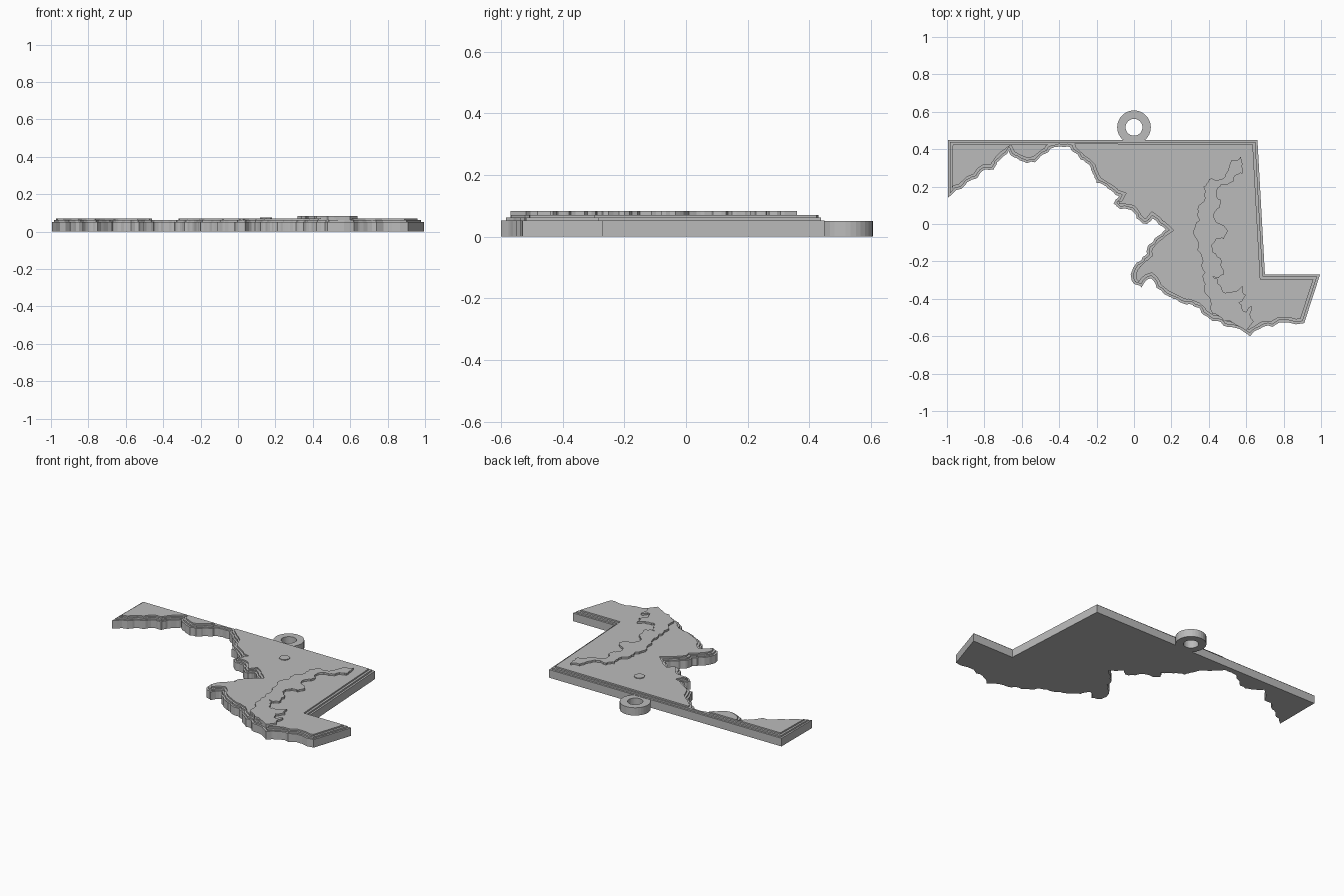
import bpy
import bmesh
import math
import random
from mathutils import Vector
from mathutils.geometry import delaunay_2d_cdt, intersect_point_line

default_cube = bpy.data.objects.get("Cube")
if default_cube:
    bpy.data.objects.remove(default_cube, do_unlink=True)

random.seed(4)

# Single plain grey for the whole piece
grey = bpy.data.materials.new("plain grey")
grey.use_nodes = True
colour = (0.5, 0.5, 0.5, 1)
grey.diffuse_color = colour
grey.node_tree.nodes["Principled BSDF"].inputs["Base Color"].default_value = colour

# Outlines in hundredths of a unit
BORDER = [(-99.5, 45), (66, 45), (70, -27), (99.5, -27)]
SOUTH_SHORE = [
    (91, -53), (74, -55), (65, -57), (62, -60), (50, -55), (42, -52), (38, -49),
    (35, -45), (31, -43), (25, -42), (21, -40), (17, -38), (12, -34), (9, -29),
    (4, -34), (0, -32), (-1, -25), (3, -20), (7, -16), (8, -11), (12, -7), (17, -3),
    (10, 3), (7, 0), (4, 1), (0, 6), (-7, 8), (-11, 11), (-8, 15), (-14, 19),
    (-20, 22), (-22, 27), (-26, 33), (-30, 37), (-34, 41), (-40, 41.5), (-45, 40),
    (-49, 37), (-53, 33), (-61, 34), (-67, 39), (-72, 34), (-75, 29), (-80, 29),
    (-85, 24), (-90, 21), (-99.5, 14),
]
BAY_WEST = [
    (57, 36), (52, 34), (50, 28), (46, 24), (40, 24), (37, 20), (38, 14), (34, 8),
    (35, 2), (32, -6), (34, -14), (36, -22), (37, -30), (39, -38), (42, -48),
    (48, -52), (60, -57),
]
BAY_EAST = [
    (64, -52), (63, -44), (60, -47), (56, -42), (60, -38), (58, -33), (53, -36),
    (49, -37), (45, -32), (42, -28), (48, -27), (47, -20), (42, -15), (44, -8),
    (48, -8), (49, -2), (44, 1), (43, 6), (46, 10), (44, 15), (46, 20), (50, 21),
    (54, 26), (58, 27), (58, 32),
]


def to_units(points):
    return [Vector((x, y)) / 100 for x, y in points]


def crinkle(points, amount, rounds):
    """Roughen a shoreline by nudging the middle of every stretch sideways."""
    for _ in range(rounds):
        rough = []
        for a, b in zip(points, points[1:]):
            along = b - a
            side = Vector((-along.y, along.x))
            rough += [a, (a + b) / 2 + side * random.uniform(-amount, amount)]
        points = rough + points[-1:]
    return points


def inset_outline(loop, distance):
    """Move each corner of a clockwise loop inward along its mitre."""
    moved = []
    for i, point in enumerate(loop):
        before = (point - loop[i - 1]).normalized()
        after = (loop[(i + 1) % len(loop)] - point).normalized()
        n_before = Vector((before.y, -before.x))
        n_after = Vector((after.y, -after.x))
        mitre = n_before + n_after
        if mitre.length < 0.01:
            mitre = n_before
        mitre.normalize()
        moved.append(point + mitre * distance / max(mitre.dot(n_before), 0.5))
    return moved


def inside(point, loop):
    hit = False
    for i, b in enumerate(loop):
        a = loop[i - 1]
        if (a.y > point.y) != (b.y > point.y):
            if point.x < a.x + (point.y - a.y) * (b.x - a.x) / (b.y - a.y):
                hit = not hit
    return hit


def edge_distance(point, loop):
    nearest = math.inf
    for i, b in enumerate(loop):
        a = loop[i - 1]
        spot, factor = intersect_point_line(point, a, b)
        spot = a.lerp(b, min(max(factor, 0), 1))
        nearest = min(nearest, (point - spot.to_2d()).length)
    return nearest


def plate(name, loop, bottom, top, inset=0):
    """Flat slab from an outline, stepped in from the edge where it fits."""
    shape = inset_outline(loop, inset) if inset else loop
    count = len(shape)
    edges = [(i, (i + 1) % count) for i in range(count)]
    points, _, tris, *_ = delaunay_2d_cdt(shape, edges, [], 0, 1e-5)
    bm = bmesh.new()
    verts = [bm.verts.new((p.x, p.y, bottom)) for p in points]
    for tri in tris:
        centre = sum((points[i] for i in tri), Vector((0, 0))) / len(tri)
        if not inside(centre, loop):
            continue
        if inset and edge_distance(centre, loop) < inset * 0.85:
            continue
        face = bm.faces.new([verts[i] for i in tri])
        face.normal_update()
        if face.normal.z < 0:
            face.normal_flip()
    loose = [v for v in bm.verts if not v.link_faces]
    bmesh.ops.delete(bm, geom=loose, context="VERTS")
    obj = finish(name, bm)
    solid = obj.modifiers.new("thickness", "SOLIDIFY")
    solid.thickness = top - bottom
    solid.offset = 1
    return obj


def finish(name, bm):
    mesh = bpy.data.meshes.new(name)
    bm.to_mesh(mesh)
    bm.free()
    mesh.materials.append(grey)
    obj = bpy.data.objects.new(name, mesh)
    bpy.context.collection.objects.link(obj)
    return obj


# Stepped land slab: thick base and two shallow terraces
land = to_units(BORDER) + crinkle(to_units(SOUTH_SHORE), 0.16, 2)
plate("base_slab", land, 0, 0.052)
plate("lower_terrace", land, 0.045, 0.062, inset=0.012)
plate("upper_terrace", land, 0.055, 0.071, inset=0.026)

# Raised bay with ragged shores
bay = crinkle(to_units(BAY_WEST), 0.2, 2) + crinkle(to_units(BAY_EAST), 0.25, 2)
plate("raised_bay", bay, 0.06, 0.083)

# Small town marker
sides = 8
marker = [
    Vector((0.15, 0.26)) + 0.032 * Vector((math.cos(t), math.sin(t)))
    for t in (math.tau * i / sides for i in range(sides))
]
plate("town_marker", marker, 0.065, 0.076)

# Hanging ring on the back edge
bm = bmesh.new()
centre = Vector((0, 0.517, 0))
section = [(0.045, 0), (0.09, 0), (0.09, 0.05), (0.045, 0.05)]
verts = [bm.verts.new(centre + Vector((r, 0, z))) for r, z in section]
rim = [bm.edges.new((verts[i - 1], verts[i])) for i in range(len(verts))]
bmesh.ops.spin(bm, geom=verts + rim, cent=centre, axis=(0, 0, 1),
               angle=math.tau, steps=32)
bmesh.ops.remove_doubles(bm, verts=bm.verts[:], dist=1e-4)
bmesh.ops.recalc_face_normals(bm, faces=bm.faces[:])
finish("hanging_ring", bm)
